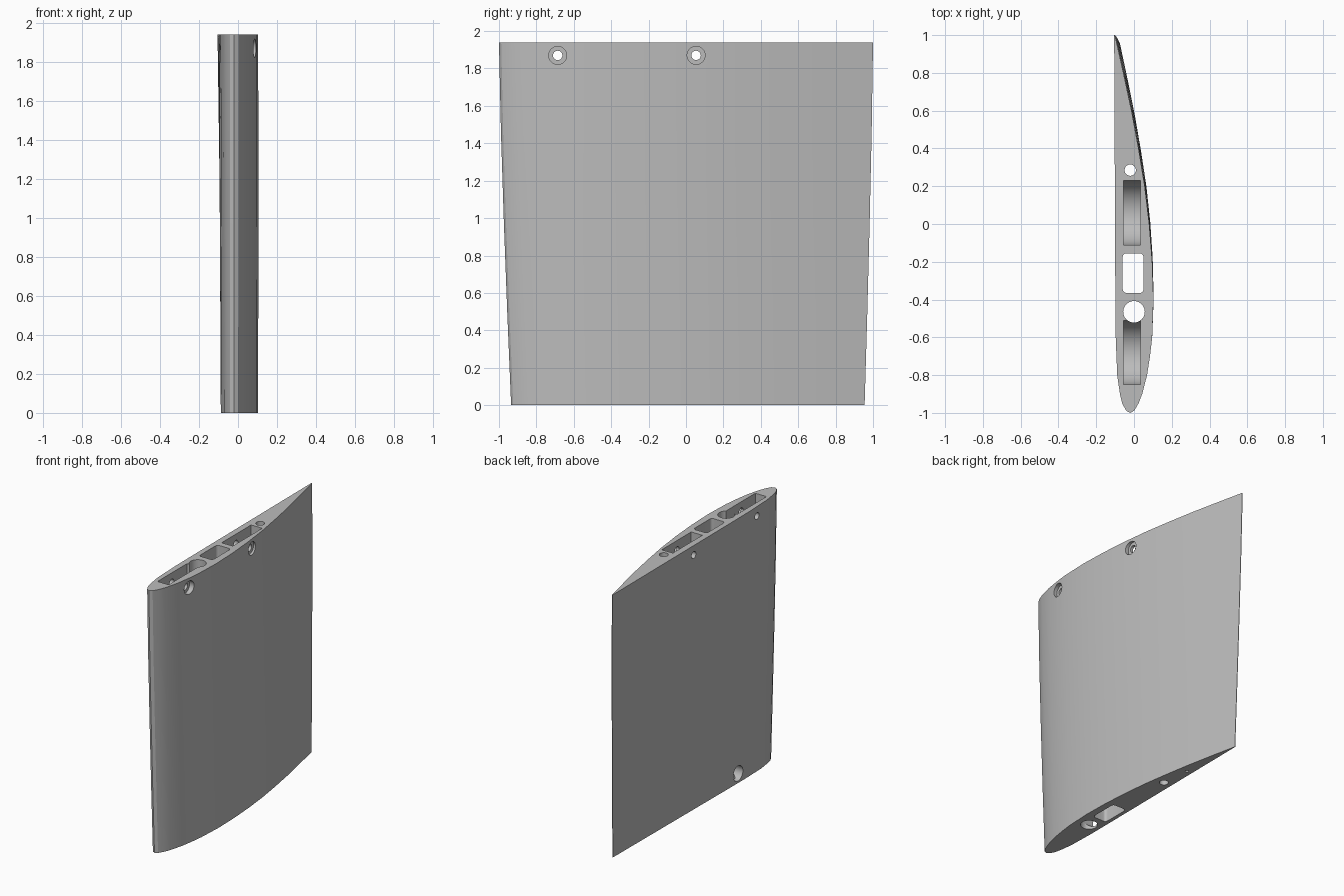
import bpy, bmesh, math

if "Cube" in bpy.data.objects:
    bpy.data.objects.remove(bpy.data.objects["Cube"], do_unlink=True)

TOP = 1.94

grey = bpy.data.materials.new("plain grey")
grey.use_nodes = True
grey.diffuse_color = (0.5, 0.5, 0.5, 1)
grey.node_tree.nodes["Principled BSDF"].inputs["Base Color"].default_value = (0.5, 0.5, 0.5, 1)


def loft(name, rings):
    """Skin closed rings of equal length and cap both ends."""
    bm = bmesh.new()
    rows = [[bm.verts.new(p) for p in ring] for ring in rings]
    n = len(rows[0])
    for a, b in zip(rows, rows[1:]):
        for i in range(n):
            j = (i + 1) % n
            bm.faces.new((a[i], a[j], b[j], b[i]))
    bm.faces.new(rows[0][::-1])
    bm.faces.new(rows[-1])
    bmesh.ops.recalc_face_normals(bm, faces=bm.faces)
    mesh = bpy.data.meshes.new(name)
    bm.to_mesh(mesh)
    bm.free()
    mesh.materials.append(grey)
    obj = bpy.data.objects.new(name, mesh)
    bpy.context.collection.objects.link(obj)
    return obj


def arc(cx, cy, r, start=0.0, sweep=360.0, n=32):
    count = n if sweep == 360 else n + 1
    return [(cx + r * math.cos(math.radians(start + sweep * i / n)),
             cy + r * math.sin(math.radians(start + sweep * i / n))) for i in range(count)]


def cut(pts, axis, lo, hi):
    """Cut a straight prism out of the wing along x or z."""
    place = (lambda p, d: (d, *p)) if axis == "x" else (lambda p, d: (*p, d))
    tool = loft("cutter", [[place(p, d) for p in pts] for d in (lo, hi)])
    tool.hide_render = True
    mod = wing.modifiers.new("cut", "BOOLEAN")
    mod.operation = "DIFFERENCE"
    mod.solver = "EXACT"
    mod.object = tool
    bpy.ops.object.modifier_apply(modifier=mod.name)
    bpy.data.objects.remove(tool, do_unlink=True)


# Airfoil: (chord fraction, height above the flat side)
upper = [(0, .038), (.006, .049), (.025, .060), (.05, .070), (.1, .083), (.15, .091),
         (.2, .097), (.3, .101), (.4, .098), (.5, .0905), (.6, .079), (.7, .063),
         (.8, .045), (.9, .024), (1, .002)]
lower = [(1, 0), (.6, 0), (.3, 0), (.2, .0005), (.1, .004), (.05, .011), (.025, .017), (.006, .027)]


def section(u):
    """Airfoil ring at span fraction u, growing and twisting towards the top."""
    grow = 1 - (1 - u) ** 1.3
    lead, trail = -.935 - .065 * grow, .955 + .045 * grow
    flat_lead, flat_trail = -.092 - .004 * u, -.078 - .027 * u
    chord = trail - lead
    return [(flat_lead + (flat_trail - flat_lead) * t + h * chord, lead + t * chord, u * TOP)
            for t, h in upper + lower]


# Wing body
wing = loft("wing_section", [section(i / 4) for i in range(5)])
bpy.context.view_layer.objects.active = wing
wing.select_set(True)

# Round spar bore and rounded rectangular channel through the whole span
cut(arc(0, -.465, .057), "z", -.1, 2.1)
corners = [(.03, -.175, 0), (-.04, -.175, 90), (-.04, -.345, 180), (.03, -.345, 270)]
cut([p for x, y, a in corners for p in arc(x, y, .02, a, 90, 5)], "z", -.1, 2.1)

# Rear pin bore and small blind hole in the bottom
cut(arc(-.02, .285, .03), "z", -.1, 2.1)
cut(arc(-.04, .5, .012, n=16), "z", -.1, .15)

# Round-floored top pockets, each crossed by a counterbored bolt hole
for y in (-.68, .06):
    cut(arc(y, 1.87, .17, 180, 180) + [(y + .17, 2.1), (y - .17, 2.1)], "x", -.055, .035)
    cut(arc(y - .006, 1.87, .025), "x", -.3, .3)
    cut(arc(y - .006, 1.87, .048), "x", .055, .3)

# Side opening into the spar bore near the bottom
cut(arc(-.475, .07, .055), "x", -.3, 0)

bpy.ops.object.shade_smooth_by_angle(angle=math.radians(30))
